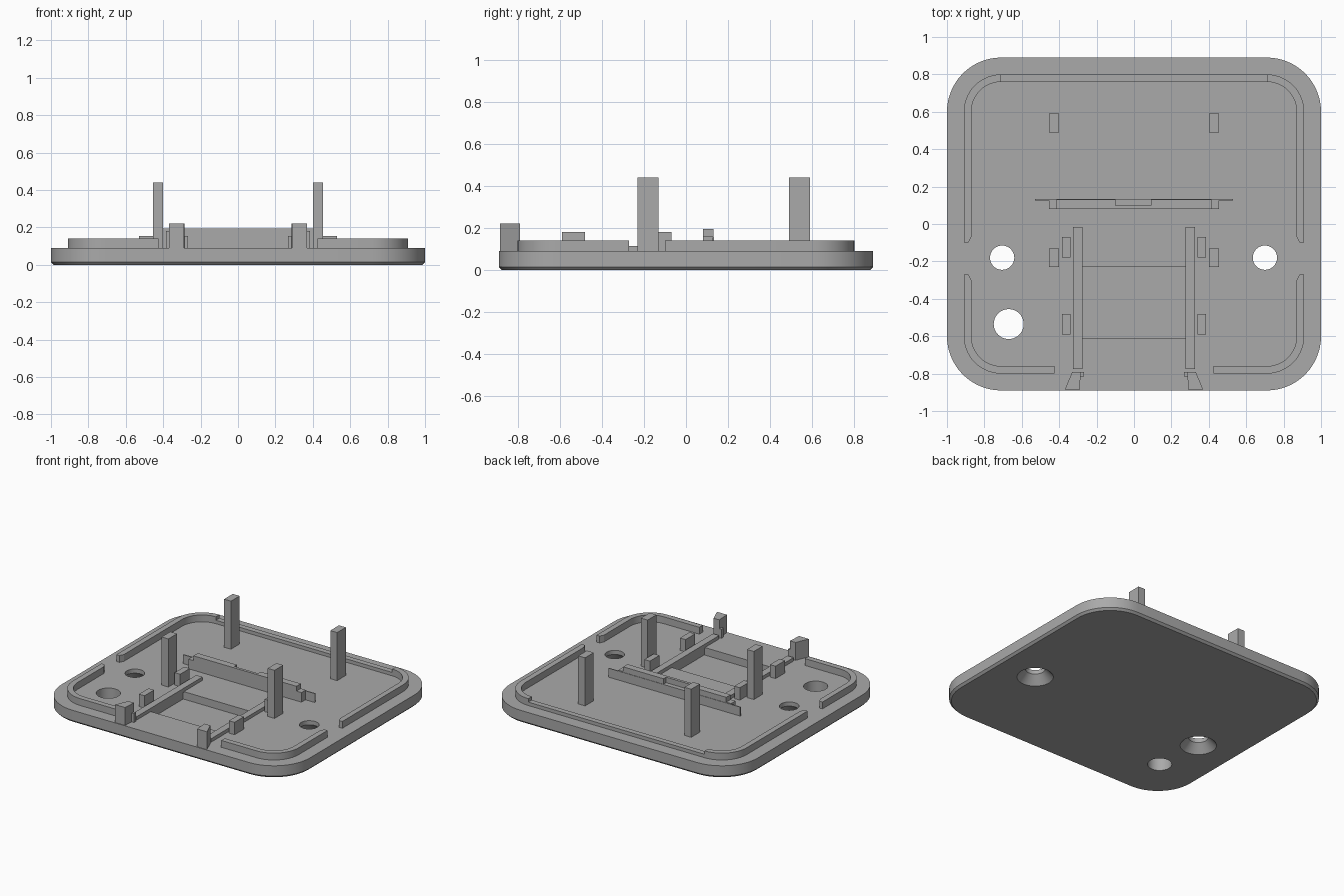
import bpy, bmesh, math

cube = bpy.data.objects.get("Cube")
if cube:
    bpy.data.objects.remove(cube)

grey = bpy.data.materials.new("plain_grey")
grey.use_nodes = True
colour = (0.4, 0.4, 0.4, 1)
grey.diffuse_color = colour
grey.node_tree.nodes["Principled BSDF"].inputs["Base Color"].default_value = colour

FLOOR = 0.09
SINK = 0.005  # overlap of parts into the plate


def loft(name, rings):
    """Solid through matching rings of points, capped at both ends."""
    bm = bmesh.new()
    loops = [[bm.verts.new(p) for p in ring] for ring in rings]
    n = len(loops[0])
    for a, b in zip(loops, loops[1:]):
        for i in range(n):
            j = (i + 1) % n
            bm.faces.new((a[i], a[j], b[j], b[i]))
    bm.faces.new(loops[0])
    bm.faces.new(loops[-1])
    bmesh.ops.recalc_face_normals(bm, faces=bm.faces)
    mesh = bpy.data.meshes.new(name)
    bm.to_mesh(mesh)
    bm.free()
    mesh.materials.append(grey)
    obj = bpy.data.objects.new(name, mesh)
    bpy.context.collection.objects.link(obj)
    return obj


def prism(name, outline, z0, z1):
    return loft(name, [[(x, y, z) for x, y in outline] for z in (z0, z1)])


def box(name, x0, x1, y0, y1, z1, z0=FLOOR - SINK):
    return prism(name, [(x0, y0), (x1, y0), (x1, y1), (x0, y1)], z0, z1)


def arc(cx, cy, r, start, end, steps=14):
    angles = [math.radians(start + (end - start) * i / steps) for i in range(steps + 1)]
    return [(cx + r * math.cos(a), cy + r * math.sin(a)) for a in angles]


def rounded_rect(hx, hy, r):
    pts = []
    for k, (sx, sy) in enumerate([(1, 1), (-1, 1), (-1, -1), (1, -1)]):
        pts += arc(sx * (hx - r), sy * (hy - r), r, 90 * k, 90 * k + 90)
    return pts


def turned(name, x, y, profile):
    return loft(name, [[(px, py, z) for px, py in arc(x, y, r, 0, 360, 40)[:-1]]
                       for r, z in profile])


def cut(target, cutter):
    cutter.hide_render = True
    mod = target.modifiers.new("cut", 'BOOLEAN')
    mod.operation = 'DIFFERENCE'
    mod.solver = 'EXACT'
    mod.object = cutter
    bpy.context.view_layer.objects.active = target
    bpy.ops.object.modifier_apply(modifier=mod.name)
    bpy.data.objects.remove(cutter)


def smooth(obj):
    bpy.ops.object.select_all(action='DESELECT')
    obj.select_set(True)
    bpy.context.view_layer.objects.active = obj
    bpy.ops.object.shade_smooth_by_angle(angle=math.radians(25))


# Base plate with a chamfered lower edge
plate_rings = []
for inset, z in ((0.015, 0), (0, 0.015), (0, FLOOR)):
    outline = rounded_rect(1 - inset, 0.89 - inset, 0.29 - inset)
    plate_rings.append([(x, y, z) for x, y in outline])
plate = loft("base_plate", plate_rings)

# Shallow pocket, countersunk screw holes and the plain hole
cut(plate, box("pocket_cutter", -0.28, 0.28, -0.61, -0.23, 0.2, 0.035))
for x in (-0.705, 0.7):
    cut(plate, turned("screw_cutter", x, -0.18,
                      [(0.13, -0.01), (0.12, 0), (0.065, 0.06), (0.065, 0.2)]))
cut(plate, turned("hole_cutter", -0.67, -0.535, [(0.08, -0.1), (0.08, 0.2)]))
smooth(plate)

# Lower rim strip along the back
box("back_rim", -0.71, 0.71, 0.76, 0.80, 0.115)

for side, s in (("left", 1), ("right", -1)):
    def mirrored(points):
        return [(s * x, y) for x, y in points]

    def side_box(name, x0, x1, y0, y1, z1):
        box(f"{side}_{name}", s * x0, s * x1, y0, y1, z1)

    # Raised rim around the corners, with tapered ends at the side gaps
    back = ([(0.91, -0.10)] + arc(0.71, 0.6, 0.2, 0, 90)
            + arc(0.71, 0.6, 0.16, 90, 0) + [(0.87, -0.07), (0.885, -0.10)])
    front = ([(0.91, -0.27)] + arc(0.71, -0.6, 0.2, 0, -90) + [(0.425, -0.8), (0.425, -0.76)]
             + arc(0.71, -0.6, 0.16, -90, 0) + [(0.87, -0.30), (0.885, -0.27)])
    for name, outline in (("back_corner_rim", back), ("front_corner_rim", front)):
        smooth(prism(f"{side}_{name}", mirrored(outline), FLOOR - SINK, 0.14))

    # Tall posts
    side_box("back_post", 0.40, 0.455, 0.49, 0.59, 0.44)
    side_box("front_post", 0.40, 0.455, -0.23, -0.13, 0.44)

    # Low rail with two guide blocks
    side_box("rail", 0.275, 0.325, -0.775, -0.015, 0.115)
    side_box("rear_guide", 0.34, 0.385, -0.18, -0.07, 0.18)
    side_box("front_guide", 0.34, 0.385, -0.59, -0.48, 0.18)

    # Front clip with a small inner lip
    clip = [(0.29, -0.885), (0.37, -0.885), (0.33, -0.79), (0.285, -0.79)]
    prism(f"{side}_clip", mirrored(clip), FLOOR - SINK, 0.22)
    side_box("clip_lip", 0.268, 0.30, -0.815, -0.79, 0.155)

    # Stepped end of the cross wall
    side_box("wall_step", 0.415, 0.455, 0.08, 0.13, 0.16)

# Cross wall, notched behind its middle, with a thin low backing
wall = box("cross_wall", -0.415, 0.415, 0.08, 0.13, 0.195)
cut(wall, box("notch_cutter", -0.1, 0.09, 0.1, 0.2, 0.3, 0.155))
box("wall_backing", -0.53, 0.53, 0.126, 0.133, 0.155)
